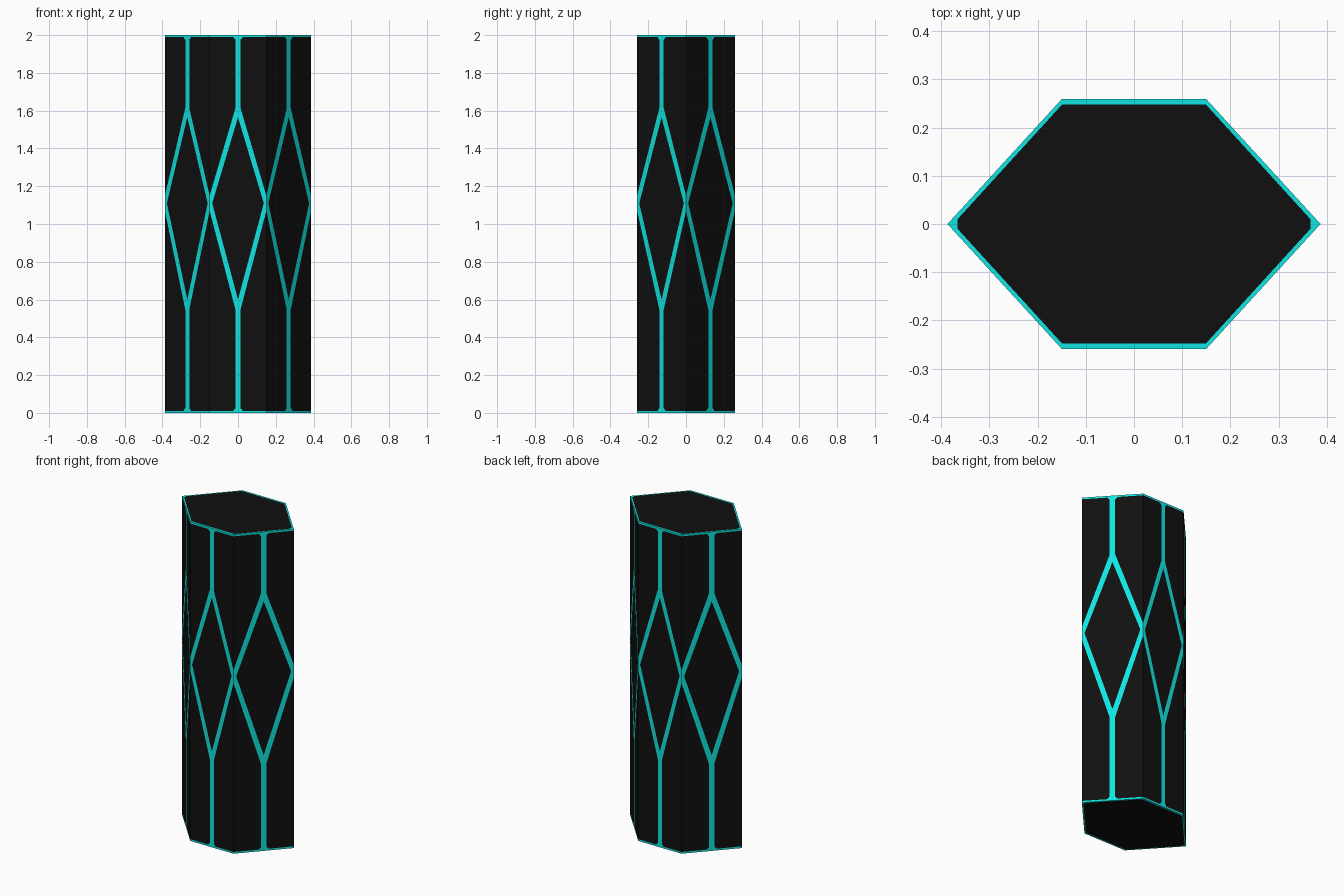
import bpy, bmesh
from mathutils import Vector

if "Cube" in bpy.data.objects:
    bpy.data.objects.remove(bpy.data.objects["Cube"])

H, MID, RIM = 2.0, 1.11, 0.011          # height, diamond widest level, rim line
HEX = [(-0.15, -0.259), (0.15, -0.259), (0.387, 0),
       (0.15, 0.259), (-0.15, 0.259), (-0.387, 0)]
S = 0.088                               # half width of the vertical line (fraction)
CH = 0.015                              # small chamfer where lines meet the rim


def material(name, rgb):
    m = bpy.data.materials.new(name)
    m.diffuse_color = (*rgb, 1)
    m.use_nodes = True
    m.node_tree.nodes["Principled BSDF"].inputs["Base Color"].default_value = m.diffuse_color
    return m


bm = bmesh.new()


def face(points, mat):
    f = bm.faces.new([bm.verts.new(p) for p in points])
    f.normal_update()
    if f.normal.dot(f.calc_center_median() - Vector((0, 0, H / 2))) < 0:
        f.normal_flip()
    f.material_index = mat


# Side walls: each half panel is split into glowing lines and black fields
for i in range(6):
    a, b = Vector(HEX[i]), Vector(HEX[(i + 1) % 6])
    for side in (-1, 1):
        def put(pts, mat):
            out = []
            for u, z in pts:
                p = (a + b) / 2 + (b - a) / 2 * u * side
                out.append((p.x, p.y, z))
            face(out, mat)

        # end level, direction to the middle, diamond tip, fork, edge contact
        for end, d, tip, fork, touch in ((H, -1, 1.565, 1.615, 1.15),
                                         (0, 1, 0.60, 0.545, 1.07)):
            rim = end + d * RIM
            border = [(1, rim), (S + 0.08, rim), (S, rim + d * CH),
                      (S, fork), (1, touch)]
            put([(0, end), (1, end)] + border
                + [(1, MID), (0.91, MID), (0, tip)], 1)
            put(border, 0)
        put([(0, 1.565), (0.91, MID), (0, 0.60)], 0)

# End caps: black plate inside a thin glowing rim
for z in (0, H):
    inner = [(0.366, 0.01), (0.149, 0.248), (-0.149, 0.248), (-0.366, 0.01)]
    face([(x, y, z) for x, y in inner]
         + [(x, -y, z) for x, y in reversed(inner)], 0)
    for s in (-1, 1):
        ring = [(0.387, 0), (0.15, 0.259), (-0.15, 0.259), (-0.387, 0),
                (-0.366, 0)] + inner[::-1] + [(0.366, 0)]
        face([(x, y * s, z) for x, y in ring], 1)

bmesh.ops.remove_doubles(bm, verts=bm.verts, dist=0.0001)
mesh = bpy.data.meshes.new("hexagonal_pillar")
bm.to_mesh(mesh)
bm.free()
mesh.materials.append(material("black", (0.005, 0.005, 0.005)))
mesh.materials.append(material("cyan", (0.005, 0.78, 0.75)))
obj = bpy.data.objects.new("hexagonal_pillar", mesh)
bpy.context.collection.objects.link(obj)
